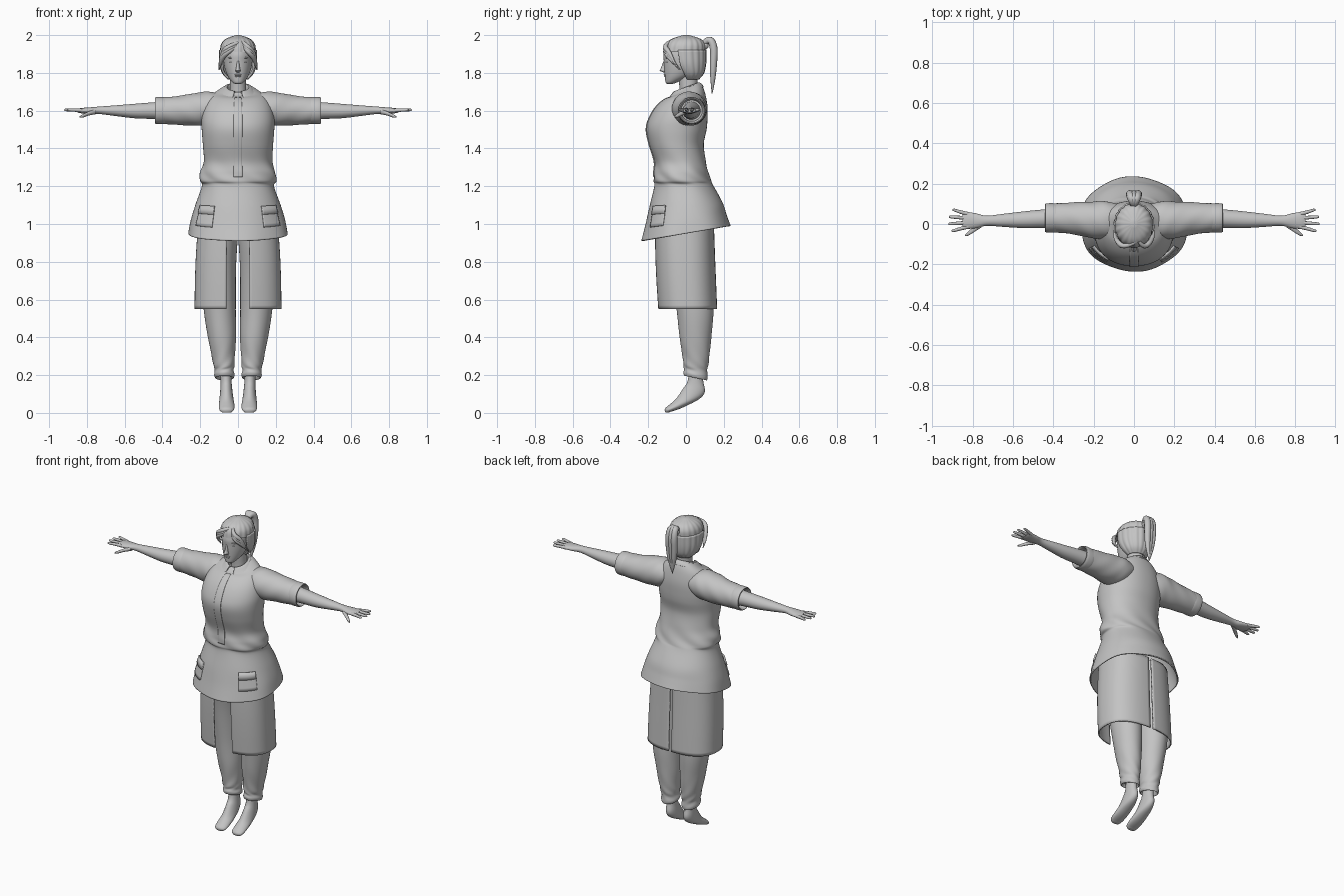
import bpy, bmesh, math
from mathutils import Vector

old = bpy.data.objects.get("Cube")
if old:
    bpy.data.objects.remove(old)

GREY = (0.55, 0.55, 0.55, 1)
mat = bpy.data.materials.new("plain grey")
mat.use_nodes = True
mat.diffuse_color = GREY
mat.node_tree.nodes["Principled BSDF"].inputs["Base Color"].default_value = GREY
parts = []
TURN = 2 * math.pi


def add_object(name, mesh):
    ob = bpy.data.objects.new(name, mesh)
    bpy.context.collection.objects.link(ob)
    mesh.materials.clear()
    mesh.materials.append(mat)
    parts.append(ob)
    return ob


def sample(rings, t):
    """Smoothly interpolate the ring settings at index t."""
    last = len(rings) - 1
    i = min(int(t), last - 1)
    f = t - i
    a, b, c, d = (rings[max(0, min(last, i + k))] for k in (-1, 0, 1, 2))
    return [q + f / 2 * (r - p + f * (2 * p - 5 * q + 4 * r - s + f * (3 * (q - r) + s - p)))
            for p, q, r, s in zip(a, b, c, d)]


def loft(name, rings, axis="z", n=40, steps=5, arc=None, span=None, off=0, power=2,
         side=1, fold=None, cap=True, thick=0):
    """Skin rings of (position, centre, centre, radius, radius, tilt); angle 0 faces front."""
    rings = [tuple(r) + (0,) * (6 - len(r)) for r in rings]
    t0, t1 = span or (0, len(rings) - 1)
    rows = max(2, round((t1 - t0) * steps))
    a0, a1 = arc or (0, TURN)
    power = lambda w, e=2 / power: math.copysign(abs(w) ** e, w)
    bm = bmesh.new()
    grid = []
    for j in range(rows + 1):
        t = t0 + (t1 - t0) * j / rows
        pos, c1, c2, r1, r2, tilt = sample(rings, t)
        row = []
        for i in range(n + (arc is not None)):
            a = a0 + (a1 - a0) * i / n
            k = fold(t, a) if fold else 1
            u = (r1 + off) * k * power(math.sin(a))
            v = -(r2 + off) * k * power(math.cos(a))
            p = (c1 + u, c2 + v, pos + tilt * v) if axis == "z" else (pos, c1 + u, c2 + v)
            row.append(bm.verts.new((p[0] * side, p[1], p[2])))
        grid.append(row)
    for lo, hi in zip(grid, grid[1:]):
        for i in range(n):
            k = (i + 1) % len(lo)
            bm.faces.new((lo[i], lo[k], hi[k], hi[i]))
    if cap and arc is None:
        bm.faces.new(grid[0])
        bm.faces.new(grid[-1])
    bmesh.ops.recalc_face_normals(bm, faces=bm.faces)
    mesh = bpy.data.meshes.new(name)
    bm.to_mesh(mesh)
    bm.free()
    ob = add_object(name, mesh)
    if thick:
        mod = ob.modifiers.new("thickness", "SOLIDIFY")
        mod.thickness, mod.offset = thick, 0
    return ob


def ball(name, at, size):
    bm = bmesh.new()
    bmesh.ops.create_uvsphere(bm, u_segments=20, v_segments=12, radius=1)
    for v in bm.verts:
        v.co = Vector(at) + v.co * Vector(size)
    mesh = bpy.data.meshes.new(name)
    bm.to_mesh(mesh)
    bm.free()
    return add_object(name, mesh)


def strand(name, points, radius):
    """Tapered lock of hair along (x, y, z, thickness) points."""
    cu = bpy.data.curves.new(name, "CURVE")
    cu.dimensions, cu.bevel_depth, cu.bevel_resolution = "3D", radius, 3
    cu.use_fill_caps = True
    sp = cu.splines.new("NURBS")
    sp.points.add(len(points) - 1)
    sp.use_endpoint_u, sp.order_u = True, 3
    for q, (x, y, z, r) in zip(sp.points, points):
        q.co, q.radius = (x, y, z, 1), r
    tmp = bpy.data.objects.new("strand_path", cu)
    bpy.context.collection.objects.link(tmp)
    bpy.context.view_layer.update()
    mesh = bpy.data.meshes.new_from_object(tmp.evaluated_get(bpy.context.evaluated_depsgraph_get()))
    bpy.data.objects.remove(tmp)
    add_object(name, mesh)


# Jacket body, gathered at the waist and flared to a tilted hem
jacket = [(.95, 0, 0, .262, .23, .17), (1.02, 0, 0, .247, .21, .13), (1.1, 0, 0, .222, .19, .06),
          (1.2, 0, -.01, .187, .153), (1.23, 0, -.02, .198, .148), (1.27, 0, -.025, .195, .14),
          (1.33, 0, -.03, .178, .132), (1.42, 0, -.05, .182, .14), (1.5, 0, -.05, .188, .155),
          (1.56, 0, -.04, .188, .15), (1.62, 0, -.022, .175, .132), (1.67, 0, -.005, .148, .105, .1),
          (1.7, 0, .008, .105, .078, .3), (1.72, 0, .01, .07, .06, .4)]


def cloth(t, a):
    waist = math.exp(-((t - 4.6) / 1.5) ** 2)
    hem = max(0, 1 - t / 2)
    return 1 + .018 * waist * math.sin(7 * a + 2.5 * t) + .014 * hem * math.sin(6 * a + 1)


loft("jacket", jacket, n=96, steps=7, power=2.15, fold=cloth, cap=False, thick=.008)
loft("button_placket", jacket, arc=(-.1, .1), span=(4.5, 11.5), off=.005, n=6, power=2.15,
     fold=cloth, thick=.007)

# Shirt collar
collar = [(1.68, 0, 0, .058, .062, .35), (1.722, 0, .002, .06, .064, .35),
          (1.705, 0, -.003, .085, .084, .4), (1.685, 0, -.01, .11, .1, .4)]
loft("collar", collar, arc=(.3, TURN - .3), thick=.007)

# Head: skull, neck and features
loft("neck", [(1.58, 0, .02, .06, .06), (1.68, 0, .015, .046, .048), (1.74, 0, .012, .043, .048),
              (1.82, 0, .01, .045, .055)])
loft("head", [(1.742, 0, -.085, .014, .014), (1.75, 0, -.077, .03, .031), (1.78, 0, -.046, .053, .066),
              (1.82, 0, -.025, .069, .09), (1.86, 0, -.017, .076, .1), (1.9, 0, -.015, .078, .103),
              (1.95, 0, -.01, .068, .088), (1.985, 0, 0, .035, .045)])
loft("nose", [(1.803, 0, -.11, .008, .01), (1.812, 0, -.118, .014, .021), (1.825, 0, -.116, .01, .017),
              (1.865, 0, -.108, .006, .01)], n=16)
ball("upper_lip", (0, -.109, 1.79), (.019, .009, .0045))
ball("lower_lip", (0, -.107, 1.782), (.016, .009, .0055))

# Hair: crown, back shell and ponytail
comb = lambda t, a: 1 + .018 * math.sin(18 * a)
loft("hair_crown", [(1.91, 0, -.008, .094, .109), (1.95, 0, -.004, .089, .104),
                    (1.98, 0, 0, .064, .076), (2, 0, .002, .012, .015)], n=108, fold=comb)
loft("hair_back", [(1.77, 0, .02, .05, .045), (1.8, 0, .014, .077, .075), (1.85, 0, 0, .093, .1),
                   (1.92, 0, -.007, .094, .109)], arc=(1.25, TURN - 1.25), n=72, fold=comb, thick=.012)
ball("hair_tie", (0, .1, 1.945), (.022, .02, .022))
for i in (-1, 0, 1):
    strand("ponytail_lock", [(0, .08, 1.94, .6), (i * .012, .12, 1.99, 1), (i * .02, .15, 1.94, 1.1),
                             (i * .02, .145, 1.84, 1), (i * .012, .142, 1.76, .7), (0, .138, 1.69, .1)], .019)

# Bare parts, sleeves and trousers repeat on both sides
for side, tag in ((1, "left_"), (-1, "right_")):
    ball(tag + "eye", (side * .031, -.096, 1.858), (.014, .012, .006))
    ball(tag + "eyebrow", (side * .034, -.101, 1.88), (.02, .009, .0035))
    ball(tag + "ear", (side * .084, -.01, 1.845), (.011, .018, .027))
    for k in range(3):
        strand(tag + "fringe_lock", [(side * .005 + .02, -.085, 1.965 - k * .008, .6),
                                     (side * .045, -.12, 1.945 - k * .012, 1),
                                     (side * .088, -.085, 1.905 - k * .014, 1),
                                     (side * .1, -.055 + k * .012, 1.84 - k * .012, .2)], .013)

    # Sleeve with a turned cuff and hollow end
    loft(tag + "sleeve", [(.07, .02, 1.625, .07, .055), (.14, .02, 1.615, .09, .082),
                          (.21, .02, 1.608, .087, .085), (.3, .028, 1.602, .076, .075),
                          (.39, .03, 1.6, .069, .068), (.43, .03, 1.6, .067, .067)], "x", side=side,
         fold=lambda t, a: 1 + .012 * math.sin(4 * a + 5 * t), cap=False, thick=.006)
    loft(tag + "sleeve_cuff", [(.382, .03, 1.6, .066, .066), (.387, .03, 1.6, .072, .071),
                               (.434, .03, 1.6, .072, .071), (.437, .03, 1.6, .062, .062),
                               (.4, .03, 1.6, .056, .056)], "x", side=side, steps=3)
    loft(tag + "arm", [(.36, .03, 1.6, .05, .05), (.45, .026, 1.6, .046, .044), (.55, .021, 1.598, .041, .038),
                       (.65, .018, 1.6, .032, .028), (.73, .016, 1.602, .025, .02),
                       (.78, .016, 1.6, .036, .018), (.83, .018, 1.6, .042, .014),
                       (.85, .018, 1.6, .036, .009)], "x", n=28, side=side)

    # Fingers fan out from the palm
    for i, tip in enumerate((.905, .92, .918, .9)):
        y = .018 + (i - 1.5) * .021
        spread = (i - 1.5) * .013
        loft(tag + "finger", [(.82, y, 1.6, .01, .01), (.86, y + spread / 2, 1.603, .009, .009),
                              (tip - .01, y + spread, 1.604, .007, .007),
                              (tip, y + spread, 1.604, .003, .003)], "x", n=12, side=side)
    loft(tag + "thumb", [(.755, 0, 1.595, .016, .014), (.79, -.025, 1.585, .014, .011),
                         (.82, -.046, 1.573, .011, .009), (.838, -.057, 1.567, .004, .004)],
         "x", n=14, side=side)

    # Jacket pocket and flap
    for label, span, off in (("pocket", (.85, 1.9), .005), ("pocket_flap", (1.6, 2.05), .01)):
        arc = (.54, 1.02) if side > 0 else (-1.02, -.54)
        loft(tag + label, jacket, arc=arc, span=span, off=off, n=14, power=2.15, fold=cloth, thick=.009)

    # Skirt panel, open at the front and slit at the back
    loft(tag + "skirt_panel", [(.55, 0, .008, .226, .153), (.7, 0, 0, .224, .155), (.85, 0, -.006, .218, .155),
                               (1.03, 0, -.01, .205, .153)], arc=(.2, math.pi - .02), n=56, power=2.5,
         side=side, thick=.008)

    # Trouser leg, gathered above the ankle
    loft(tag + "trouser_leg", [(.215, .07, .05, .036, .044), (.185, .072, .05, .046, .058, -.2),
                               (.2, .072, .05, .054, .064, -.2), (.225, .073, .051, .05, .061, -.1),
                               (.25, .074, .052, .055, .065), (.3, .078, .053, .061, .071),
                               (.4, .085, .05, .074, .084), (.55, .097, .048, .085, .098),
                               (.75, .103, .03, .092, .11), (.9, .104, .01, .101, .12),
                               (1.05, .09, 0, .1, .12)], side=side,
         fold=lambda t, a: 1 + .025 * math.exp(-((t - 4) / 1.6) ** 2) * math.sin(5 * a + 4 * t))

    # Foot hanging with the toes pointed down
    loft(tag + "foot", [(.25, .064, .055, .03, .037), (.17, .063, .05, .029, .041),
                        (.122, .062, .043, .032, .057, -.15), (.075, .061, .01, .037, .062),
                        (.04, .06, -.043, .041, .046, -.05), (.016, .06, -.088, .038, .024, -.2),
                        (.003, .06, -.099, .024, .01)], n=28, side=side)

# Smooth cloth and skin, keeping hems and edges crisp
bpy.ops.object.select_all(action="DESELECT")
for ob in parts:
    ob.select_set(True)
bpy.context.view_layer.objects.active = parts[0]
bpy.ops.object.shade_smooth_by_angle(angle=math.radians(40))
